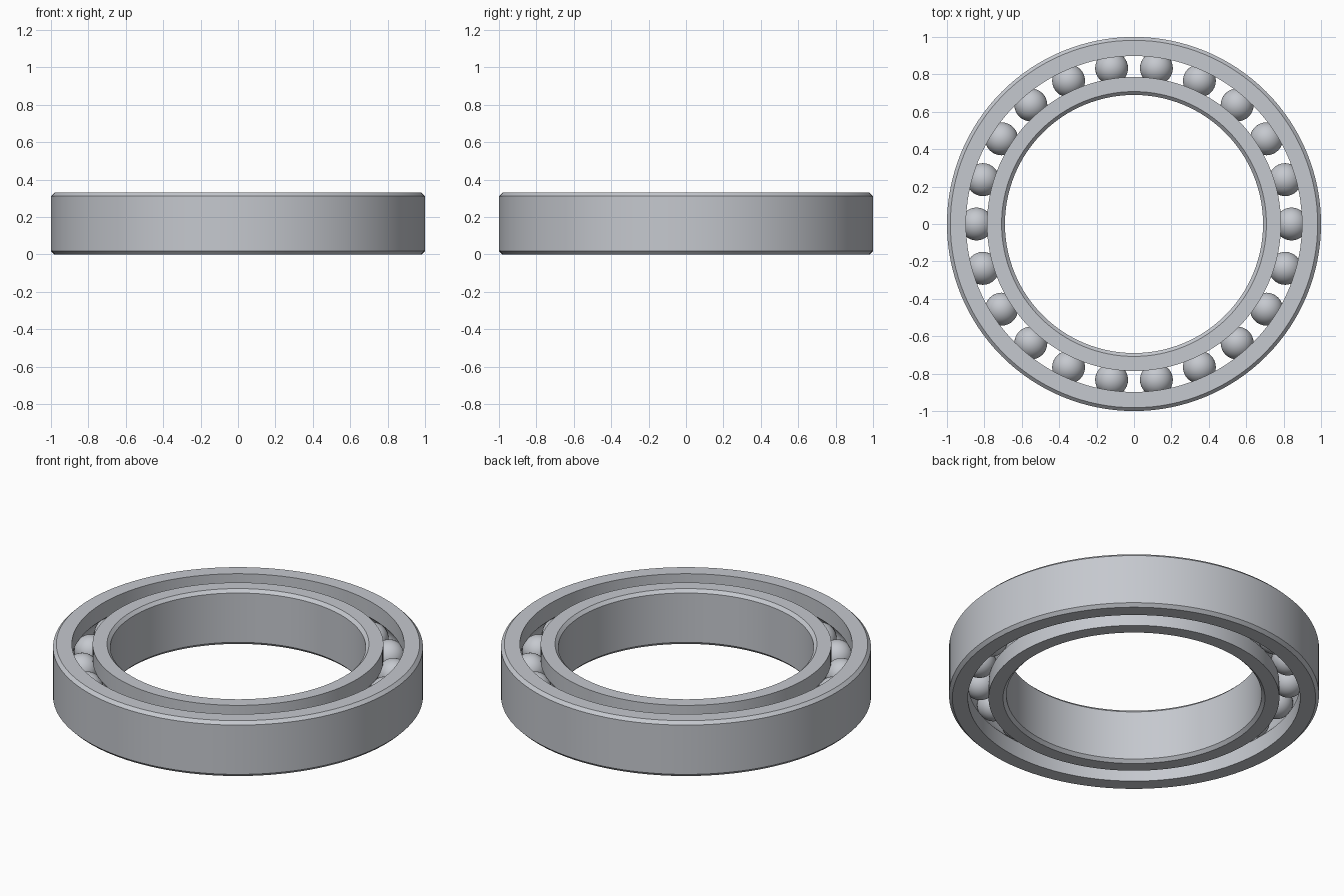
import bpy
import math

# Remove the default object
cube = bpy.data.objects.get("Cube")
if cube:
    bpy.data.objects.remove(cube, do_unlink=True)

WIDTH = 0.33
MID = WIDTH / 2
BORE, INNER_LAND, OUTER_LAND, RIM = 0.69, 0.786, 0.898, 1.0
PITCH = (INNER_LAND + OUTER_LAND) / 2
BALL_R = 0.088
BALLS = 22
CHAMFER = 0.018
SEGMENTS = 128


def make_material(name, colour):
    mat = bpy.data.materials.new(name)
    mat.use_nodes = True
    mat.diffuse_color = colour
    mat.node_tree.nodes["Principled BSDF"].inputs["Base Color"].default_value = colour
    return mat


steel = make_material("steel grey", (0.56, 0.58, 0.62, 1))


def finish(obj):
    obj.data.materials.append(steel)
    bpy.ops.object.select_all(action="DESELECT")
    obj.select_set(True)
    bpy.context.view_layer.objects.active = obj
    bpy.ops.object.shade_smooth_by_angle(angle=math.radians(25))


def race_ring(name, land, plain):
    """Revolve a section: a grooved raceway at land, a chamfered wall at plain."""
    side = 1 if plain > land else -1
    reach = math.acos((abs(land - PITCH) + 0.0005) / BALL_R)
    steps = 12
    groove = []
    for i in range(steps + 1):
        a = reach * (2 * i / steps - 1)
        groove.append((PITCH + side * BALL_R * math.cos(a), MID + BALL_R * math.sin(a)))
    section = [(land, 0)] + groove + [
        (land, WIDTH),
        (plain - side * CHAMFER, WIDTH),
        (plain, WIDTH - CHAMFER),
        (plain, CHAMFER),
        (plain - side * CHAMFER, 0),
    ]
    n = len(section)
    verts, faces = [], []
    for s in range(SEGMENTS):
        a = math.tau * s / SEGMENTS
        verts += [(r * math.cos(a), r * math.sin(a), z) for r, z in section]
        t = (s + 1) % SEGMENTS
        for i in range(n):
            j = (i + 1) % n
            quad = (s * n + i, s * n + j, t * n + j, t * n + i)
            faces.append(quad if side > 0 else quad[::-1])
    mesh = bpy.data.meshes.new(name)
    mesh.from_pydata(verts, [], faces)
    obj = bpy.data.objects.new(name, mesh)
    bpy.context.collection.objects.link(obj)
    finish(obj)


# Outer and inner rings
race_ring("outer_ring", OUTER_LAND, RIM)
race_ring("inner_ring", INNER_LAND, BORE)

# Rolling balls share one mesh
bpy.ops.mesh.primitive_uv_sphere_add(segments=32, ring_count=20, radius=BALL_R)
first = bpy.context.object
finish(first)
for i in range(BALLS):
    a = math.tau * i / BALLS
    ball = first
    if i:
        ball = first.copy()
        bpy.context.collection.objects.link(ball)
    ball.name = f"ball_{i + 1:02d}"
    ball.location = (PITCH * math.cos(a), PITCH * math.sin(a), MID)
